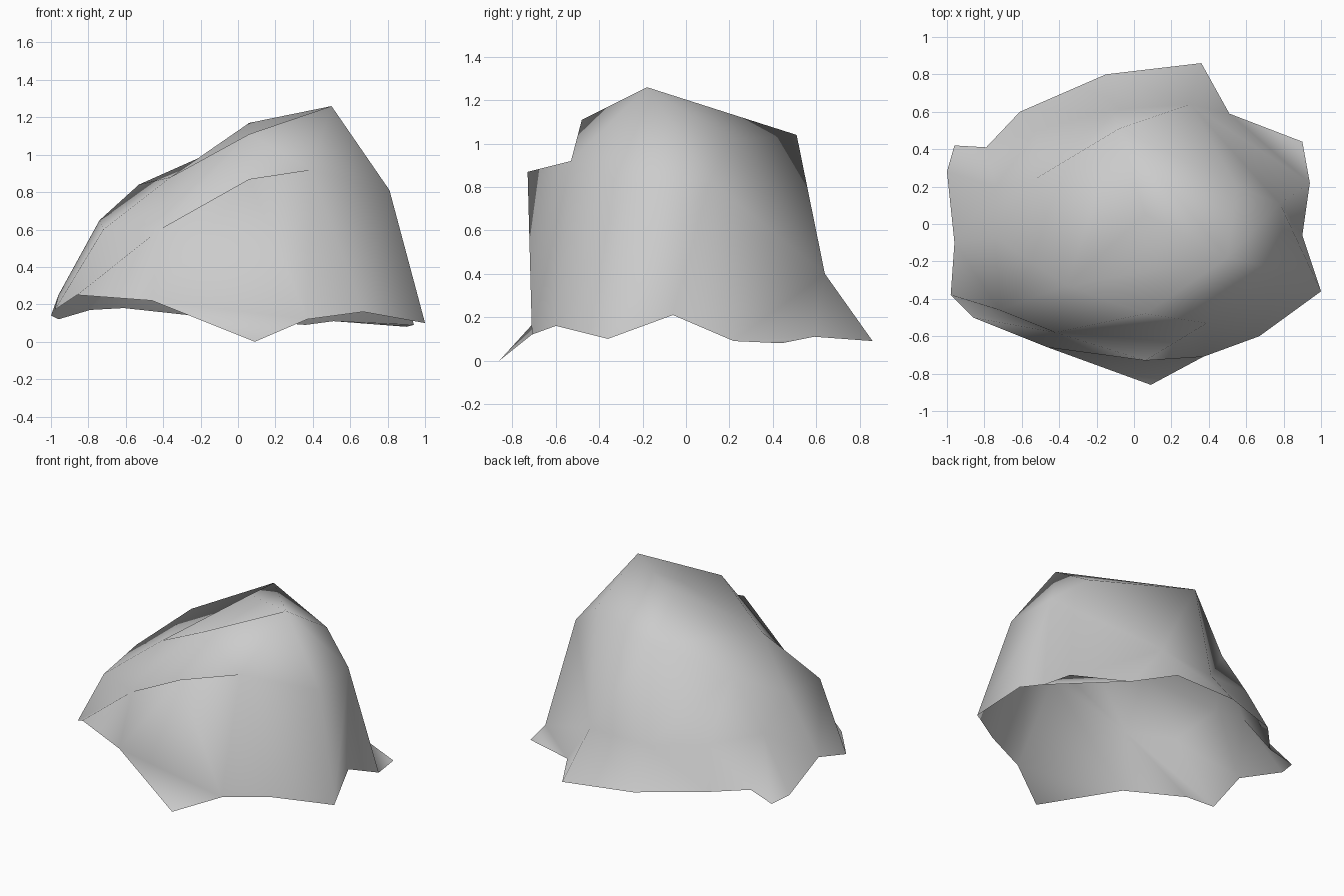
import bpy
import bmesh
from mathutils import Vector

default_cube = bpy.data.objects.get("Cube")
if default_cube:
    bpy.data.objects.remove(default_cube, do_unlink=True)


def make_material(name, colour):
    material = bpy.data.materials.new(name)
    material.use_nodes = True
    material.diffuse_color = colour
    shader = material.node_tree.nodes["Principled BSDF"]
    shader.inputs["Base Color"].default_value = colour
    shader.inputs["Roughness"].default_value = 0.8
    return material


def add_ring(bm, points):
    """Add one closed ring of points and return its vertices."""
    return [bm.verts.new(Vector(point)) for point in points]


def distance(first, second):
    return (first.co - second.co).length


def join_rings(bm, outer, inner):
    """Fill the band between two rings, always taking the shorter diagonal."""
    i = j = 0
    while i < len(outer) or j < len(inner):
        here_out = outer[i % len(outer)]
        here_in = inner[j % len(inner)]
        next_out = outer[(i + 1) % len(outer)]
        next_in = inner[(j + 1) % len(inner)]
        outer_done = i == len(outer)
        inner_done = j == len(inner)
        outer_is_short = distance(next_out, here_in) < distance(here_out, next_in)
        if inner_done or (outer_is_short and not outer_done):
            bm.faces.new((here_out, next_out, here_in))
            i += 1
        else:
            bm.faces.new((here_out, next_in, here_in))
            j += 1


def close_ring(bm, ring, peak):
    """Close a ring with a fan of triangles and return the peak vertex."""
    centre = bm.verts.new(Vector(peak))
    for index, vertex in enumerate(ring):
        following = ring[(index + 1) % len(ring)]
        bm.faces.new((vertex, following, centre))
    return centre


def turn_edge(bm, first, second):
    """Turn the edge between two vertices to the other diagonal."""
    edge = bm.edges.get((first, second))
    if edge:
        bmesh.utils.edge_rotate(edge, True)


# Ragged open rim, counter-clockwise from the left front corner
rim_points = [
    (-.98, -.38, .17), (-.86, -.5, .25), (-.46, -.66, .22),
    (.09, -.86, 0), (.37, -.71, .12), (.67, -.6, .16),
    (1, -.36, .1), (.9, -.06, .21), (.94, .22, .09),
    (.9, .44, .08), (.51, .59, .11), (.36, .86, .09),
    (-.15, .8, .13), (-.61, .6, .18), (-.79, .41, .17),
    (-.96, .42, .12), (-1, .28, .14), (-.96, -.1, .25),
]

# Shoulder where the walls turn into the sloping top
shoulder_points = [
    (-.72, -.46, .6), (-.42, -.58, .6), (.06, -.73, .87),
    (.39, -.53, .92), (.81, -.25, .81), (.78, .11, .83),
    (.3, .64, .4), (-.13, .61, .38), (-.52, .5, .45),
    (-.74, .2, .47), (-.74, -.07, .65),
]

# Crown with the highest corner at the right
crown_points = [
    (-.36, -.33, .88), (.06, -.48, 1.11), (.5, -.18, 1.26),
    (.55, .2, 1.015), (-.08, .51, 1.04), (-.53, .24, .84),
]

# Rock shell, open underneath
bm = bmesh.new()
rim = add_ring(bm, rim_points)
shoulder = add_ring(bm, shoulder_points)
crown = add_ring(bm, crown_points)
join_rings(bm, rim, shoulder)
join_rings(bm, shoulder, crown)

# Straight ridge from the summit to the back corner, then the top
left_crest, horn, summit, bulge, back_corner, left_back = crown
bm.faces.new((summit, bulge, back_corner))
top_ring = [left_crest, horn, summit, back_corner, left_back]
peak = close_ring(bm, top_ring, (.06, .05, 1.17))

# Fold at the left corner
turn_edge(bm, rim[2], shoulder[0])
turn_edge(bm, rim[1], shoulder[0])
# Front tip, right ridge and back overhang
turn_edge(bm, rim[3], shoulder[2])
turn_edge(bm, rim[7], shoulder[4])
turn_edge(bm, rim[9], shoulder[6])
turn_edge(bm, shoulder[4], bulge)
# Front shelf under the crown
turn_edge(bm, shoulder[2], left_crest)
turn_edge(bm, shoulder[2], horn)
# Valleys across the top
turn_edge(bm, horn, peak)
turn_edge(bm, left_back, peak)

bm.normal_update()
for face in bm.faces:
    face.smooth = True

mesh = bpy.data.meshes.new("rock_shell")
bm.to_mesh(mesh)
bm.free()
mesh.materials.append(make_material("stone grey", (.6, .6, .6, 1)))
rock = bpy.data.objects.new("rock_shell", mesh)
bpy.context.collection.objects.link(rock)
